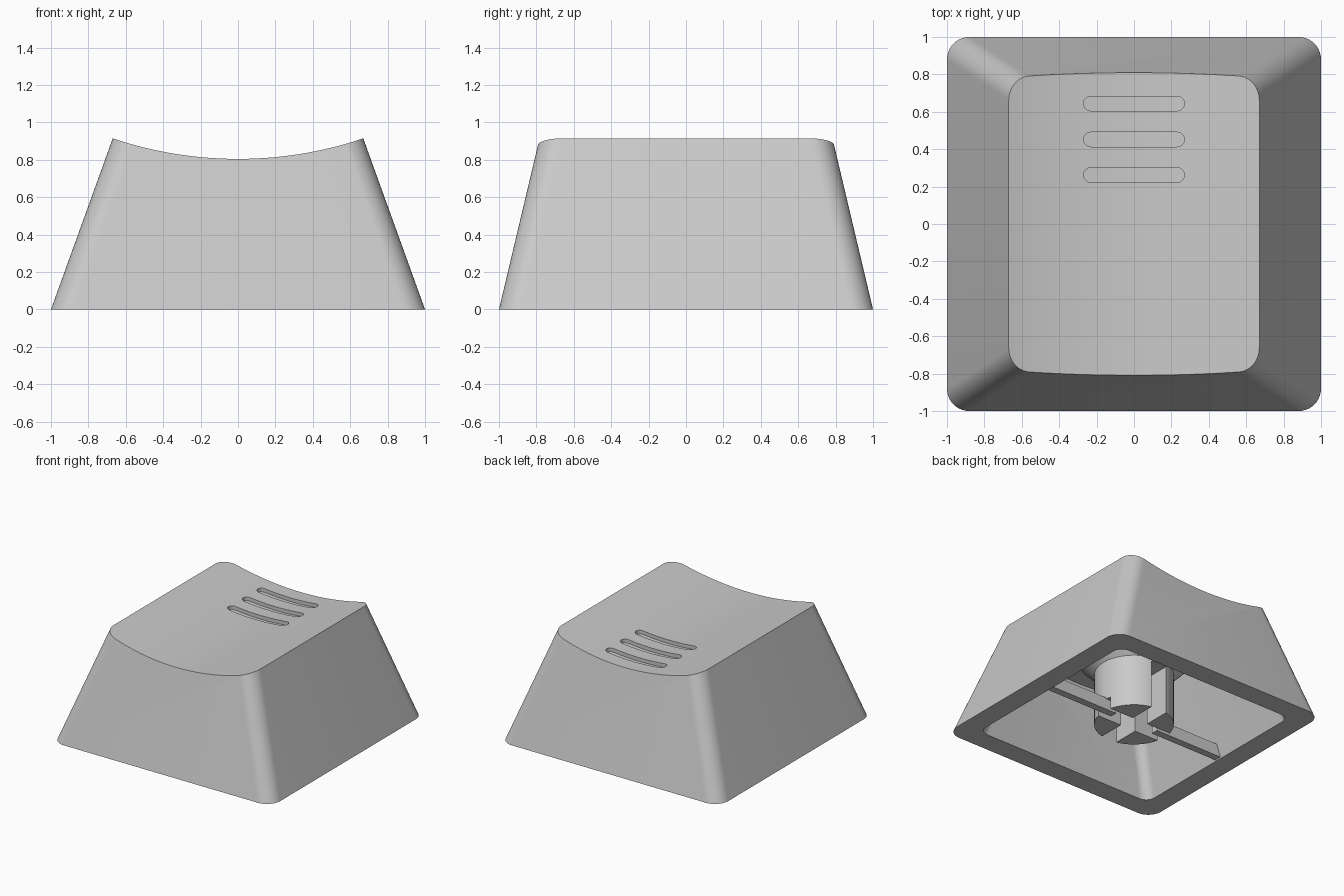
import bpy, bmesh, math

if "Cube" in bpy.data.objects:
    bpy.data.objects.remove(bpy.data.objects["Cube"])

grey = bpy.data.materials.new("light grey")
grey.diffuse_color = (0.59, 0.59, 0.59, 1)
grey.use_nodes = True
grey.node_tree.nodes["Principled BSDF"].inputs["Base Color"].default_value = grey.diffuse_color


def finish(name, bm, cutter=False):
    bmesh.ops.recalc_face_normals(bm, faces=bm.faces)
    me = bpy.data.meshes.new(name)
    bm.to_mesh(me)
    bm.free()
    ob = bpy.data.objects.new(name, me)
    bpy.context.collection.objects.link(ob)
    me.materials.append(grey)
    ob.hide_render = cutter
    return ob


def rounded_rect(hx, hy, r, n=10):
    pts = []
    for q, (sx, sy) in enumerate([(1, 1), (-1, 1), (-1, -1), (1, -1)]):
        for i in range(n + 1):
            a = math.pi / 2 * (q + i / n)
            pts.append((sx * (hx - r) + r * math.cos(a), sy * (hy - r) + r * math.sin(a)))
    return pts


def loft(bm, rings):
    """Closed solid through rings of (x, y, z) points."""
    vs = [[bm.verts.new(p) for p in ring] for ring in rings]
    n = len(vs[0])
    for a, b in zip(vs, vs[1:]):
        for i in range(n):
            bm.faces.new((a[i], a[(i + 1) % n], b[(i + 1) % n], b[i]))
    bm.faces.new(vs[0][::-1])
    bm.faces.new(vs[-1])


def taper(name, half, z0, z1, r, cutter=False):
    """Tapered rounded block, half wide at z = 0."""
    bm = bmesh.new()
    loft(bm, [[(x, y, z) for x, y in rounded_rect(half - 0.361 * z, half - 0.237 * z, r)]
              for z in (z0, z1)])
    return finish(name, bm, cutter)


def turned(name, profile, n=64):
    """Round solid from (radius, z) points."""
    bm = bmesh.new()
    loft(bm, [[(r * math.cos(math.tau * i / n), r * math.sin(math.tau * i / n), z)
               for i in range(n)] for r, z in profile])
    return finish(name, bm)


def box(name, x0, x1, y0, y1, z0, z1, cutter=False):
    bm = bmesh.new()
    loft(bm, [[(x0, y0, z), (x1, y0, z), (x1, y1, z), (x0, y1, z)] for z in (z0, z1)])
    return finish(name, bm, cutter)


def cut(ob, *cutters):
    for c in cutters:
        m = ob.modifiers.new("cut", "BOOLEAN")
        m.operation, m.solver, m.object = "DIFFERENCE", "EXACT", c
    bpy.context.view_layer.update()
    me = bpy.data.meshes.new_from_object(ob.evaluated_get(bpy.context.evaluated_depsgraph_get()))
    ob.modifiers.clear()
    ob.data = me
    for c in cutters:
        bpy.data.objects.remove(c)


def smooth(ob, angle=25):
    bpy.ops.object.select_all(action="DESELECT")
    ob.select_set(True)
    bpy.context.view_layer.objects.active = ob
    bpy.ops.object.shade_smooth_by_angle(angle=math.radians(angle))


# Dished top: cylinder along y
R, CZ = 2.1, 2.905


def dish_z(x):
    return CZ - math.sqrt(R * R - x * x)


def dish_cutter(name, drop=0, half=1.2, n=72):
    xs = [-half + 2 * half * i / n for i in range(n + 1)]
    prof = [(x, dish_z(x) - drop) for x in xs] + [(half, 1.6), (-half, 1.6)]
    bm = bmesh.new()
    loft(bm, [[(x, y, z) for x, z in prof] for y in (-1.5, 1.5)])
    return finish(name, bm, True)


# Tapered shell with a hollow whose ceiling follows the dish
shell = taper("keycap_shell", 1, 0, 1.1, 0.12)
hollow = taper("hollow_cutter", 0.828, -0.1, 1.0, 0.08, True)
cut(hollow, dish_cutter("ceiling_cutter", 0.145))

# Three grip grooves following the dish
grooves = []
for yc in (0.262, 0.452, 0.644):
    r, half, n = 0.039, 0.27, 10
    outline = []
    for side in (1, -1):
        for i in range(n + 1):
            a = -math.pi / 2 + math.pi * i / n
            outline.append((side * (half - r + r * math.cos(a)), yc + side * r * math.sin(a)))
        for i in range(1, 8):
            outline.append((side * (half - r) * (1 - i / 4), yc + side * r))
    bm = bmesh.new()
    loft(bm, [[(x, y, dish_z(x) - 0.03) for x, y in outline],
              [(x, y, 1.2) for x, y in outline]])
    bmesh.ops.triangulate(bm, faces=[f for f in bm.faces if len(f.verts) > 4])
    grooves.append(finish("groove_cutter", bm, True))
cut(shell, dish_cutter("dish_cutter"), hollow, *grooves)
smooth(shell)

# Round stem with a flared collar and a cross slot open along y
stem = turned("stem", [(0.3, 0), (0.3, 0.43), (0.42, 0.55), (0.44, 0.69)])
cut(stem,
    box("slot_cutter_x", -0.23, 0.23, -0.07, 0.07, -0.1, 0.40, True),
    box("slot_cutter_y", -0.07, 0.07, -0.4, 0.4, -0.1, 0.40, True),
    box("notch_cutter", -0.4, 0.4, -0.07, 0.07, -0.1, 0.1, True))
smooth(stem)

# Thin ribs from the side walls to the stem
for name, s in (("rib_right", 1), ("rib_left", -1)):
    xs = sorted((s * 0.2, s * 0.85))
    box(name, *xs, -0.03, 0.03, 0.01, 0.11)
